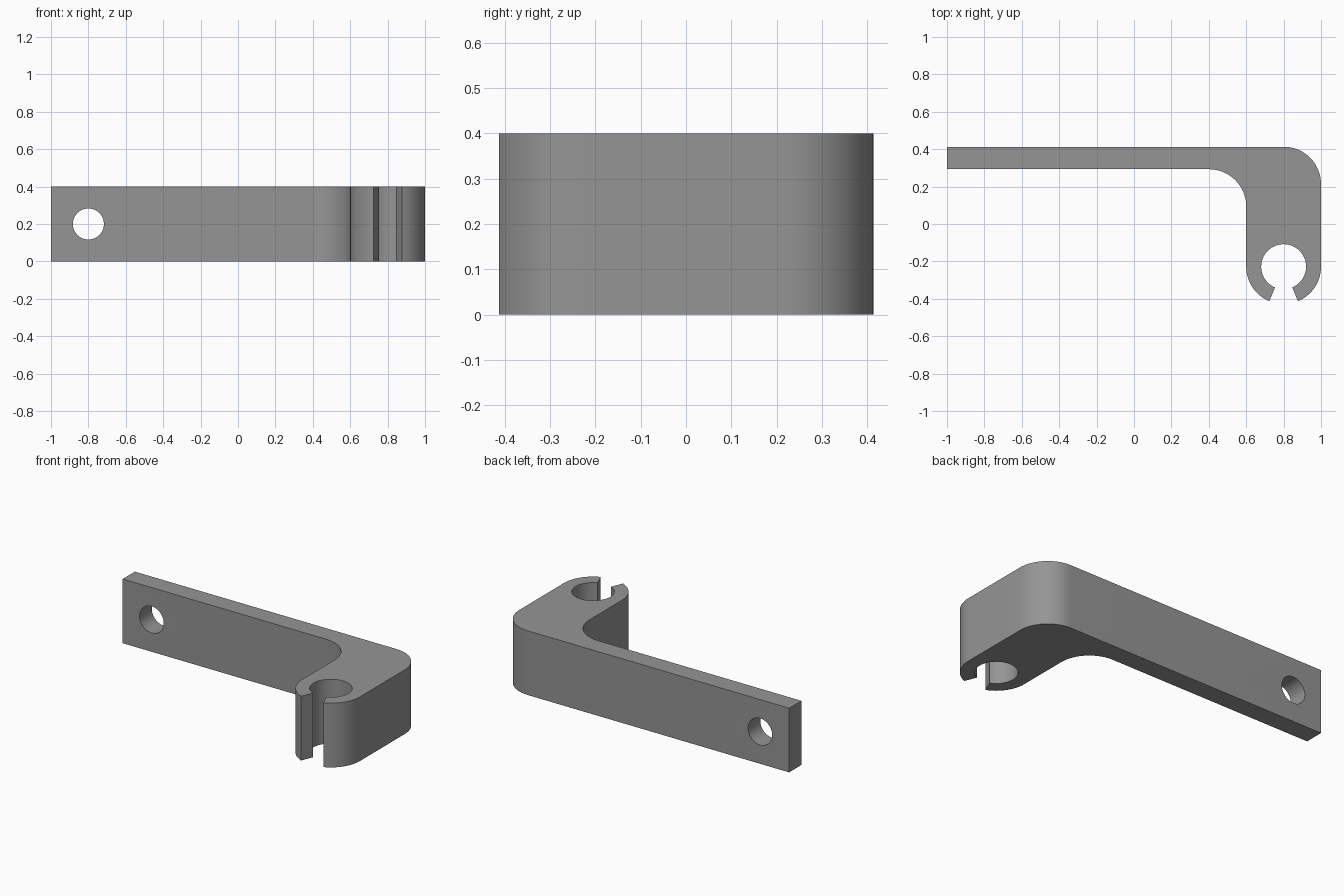
import bpy, bmesh, math

if "Cube" in bpy.data.objects:
    bpy.data.objects.remove(bpy.data.objects["Cube"])

HEIGHT = 0.4
CLIP_X, CLIP_Y = 0.8, -0.228   # centre of the snap clip
BACK, FRONT = 0.413, 0.293     # faces of the flat arm


def arc(cx, cy, r, start, end, steps):
    """Points along an arc, angles in degrees."""
    pts = []
    for i in range(steps + 1):
        a = math.radians(start + (end - start) * i / steps)
        pts.append((cx + r * math.cos(a), cy + r * math.sin(a)))
    return pts


# Plan outline: arm, rounded corner, leg and open clip jaws
outline = [(-1, FRONT)]
outline += arc(0.4, FRONT - 0.2, 0.2, 90, 0, 20)             # inner fillet
outline += arc(CLIP_X, CLIP_Y, 0.2, 180, 247.5, 16)          # left jaw outside
outline += arc(CLIP_X, CLIP_Y, 0.12, 247.5, -67.5, 56)       # clip bore
outline += arc(CLIP_X, CLIP_Y, 0.2, -67.5, 0, 16)            # right jaw outside
outline += arc(0.8, BACK - 0.2, 0.2, 0, 90, 20)              # outer corner
outline += [(-1, BACK)]

# Extrude the outline into the bracket
mesh = bpy.data.meshes.new("bracket")
bm = bmesh.new()
face = bm.faces.new([bm.verts.new((x, y, 0)) for x, y in outline])
top = bmesh.ops.extrude_face_region(bm, geom=[face])["geom"]
bmesh.ops.translate(bm, vec=(0, 0, HEIGHT),
                    verts=[v for v in top if isinstance(v, bmesh.types.BMVert)])
bmesh.ops.recalc_face_normals(bm, faces=bm.faces)
bm.to_mesh(mesh)
bm.free()
bracket = bpy.data.objects.new("bracket", mesh)
bpy.context.collection.objects.link(bracket)

grey = bpy.data.materials.new("mid grey")
grey.diffuse_color = (0.3, 0.3, 0.3, 1)
grey.use_nodes = True
grey.node_tree.nodes["Principled BSDF"].inputs["Base Color"].default_value = grey.diffuse_color
mesh.materials.append(grey)

# Screw hole through the arm
bpy.ops.mesh.primitive_cylinder_add(vertices=48, radius=0.083, depth=0.4,
                                    location=(-0.8, 0.353, HEIGHT / 2),
                                    rotation=(math.pi / 2, 0, 0))
cutter = bpy.context.object
cutter.name = "screw_hole_cutter"
cutter.data.materials.append(grey)

bpy.ops.object.select_all(action='DESELECT')
bracket.select_set(True)
bpy.context.view_layer.objects.active = bracket
cut = bracket.modifiers.new("screw_hole", 'BOOLEAN')
cut.operation = 'DIFFERENCE'
cut.solver = 'EXACT'
cut.object = cutter
bpy.ops.object.modifier_apply(modifier=cut.name)
bpy.data.objects.remove(cutter)

# Smooth curved walls, crisp edges
bpy.ops.object.shade_smooth_by_angle(angle=math.radians(30))
